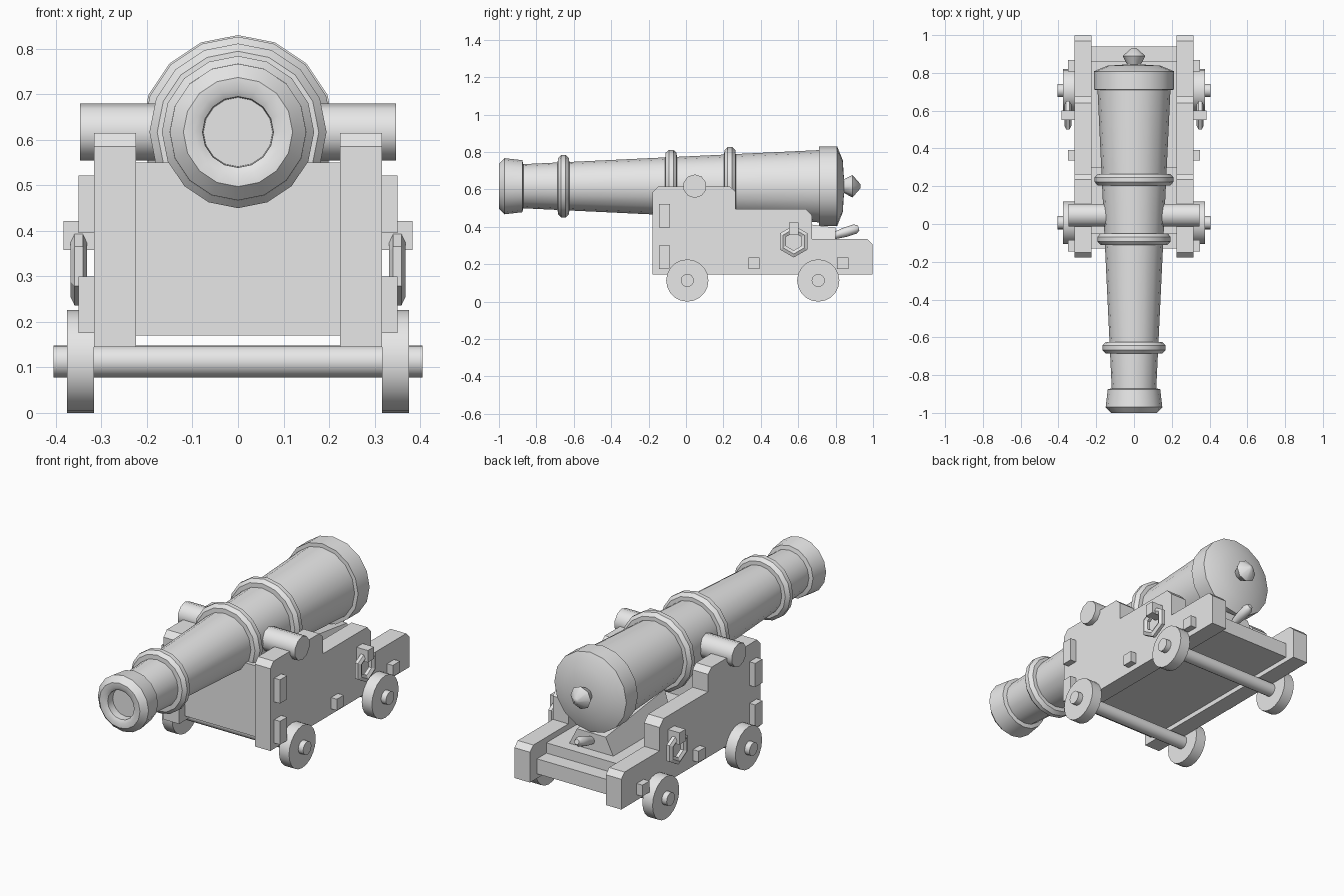
import bpy, bmesh, math
from mathutils import Vector, Matrix

if "Cube" in bpy.data.objects:
    bpy.data.objects.remove(bpy.data.objects["Cube"], do_unlink=True)

grey = bpy.data.materials.new("plain grey")
grey.use_nodes = True
grey.diffuse_color = (0.8, 0.8, 0.8, 1)
grey.node_tree.nodes["Principled BSDF"].inputs["Base Color"].default_value = (0.8, 0.8, 0.8, 1)


def finish(name, bm, smooth=None):
    bmesh.ops.recalc_face_normals(bm, faces=bm.faces)
    mesh = bpy.data.meshes.new(name)
    bm.to_mesh(mesh)
    bm.free()
    mesh.materials.append(grey)
    ob = bpy.data.objects.new(name, mesh)
    bpy.context.collection.objects.link(ob)
    if smooth:
        bpy.ops.object.select_all(action='DESELECT')
        ob.select_set(True)
        bpy.context.view_layer.objects.active = ob
        bpy.ops.object.shade_smooth_by_angle(angle=math.radians(smooth))
    return ob


def lathe(name, profile, origin, direction, sides, smooth=40):
    """Revolve (distance, radius) pairs around an axis; the ends are capped."""
    bm = bmesh.new()
    rings = []
    for d, r in profile:
        rings.append([bm.verts.new((r * math.sin(2 * math.pi * i / sides),
                                    r * math.cos(2 * math.pi * i / sides), d))
                      for i in range(sides)])
    for a, b in zip(rings, rings[1:]):
        for i in range(sides):
            j = (i + 1) % sides
            bm.faces.new((a[i], a[j], b[j], b[i]))
    bm.faces.new(rings[0])
    bm.faces.new(rings[-1])
    turn = Vector(direction).to_track_quat('Z', 'Y').to_matrix().to_4x4()
    bm.transform(Matrix.Translation(origin) @ turn)
    return finish(name, bm, smooth)


def extrude_x(name, outline, x0, x1):
    """Extrude a (y, z) outline across x."""
    bm = bmesh.new()
    a = [bm.verts.new((x0, y, z)) for y, z in outline]
    b = [bm.verts.new((x1, y, z)) for y, z in outline]
    bm.faces.new(a)
    bm.faces.new(b)
    for i in range(len(a)):
        j = (i + 1) % len(a)
        bm.faces.new((a[i], a[j], b[j], b[i]))
    return finish(name, bm)


def box(name, x0, x1, y0, y1, z0, z1):
    return extrude_x(name, [(y0, z0), (y1, z0), (y1, z1), (y0, z1)], x0, x1)


# Barrel: recessed bore, flared muzzle, tapered tube with three bands, breech and knob
AXIS = 0.617


def tube(y):
    return 0.118 + (y + 0.87) * 0.0475


profile = [(-0.95, 0.076), (-0.99, 0.078), (-1.0, 0.095), (-1.0, 0.12), (-0.97, 0.15),
           (-0.875, 0.139), (-0.87, tube(-0.87))]
for y in (-0.655, -0.08, 0.235):
    r = tube(y)
    profile += [(y - 0.031, tube(y - 0.031)), (y - 0.03, r + 0.022), (y - 0.012, r + 0.039),
                (y + 0.012, r + 0.039), (y + 0.03, r + 0.022), (y + 0.031, tube(y + 0.031))]
profile += [(0.71, tube(0.71)), (0.711, 0.213), (0.808, 0.213), (0.838, 0.14), (0.845, 0.036)]
lathe("barrel", profile, (0, 0, AXIS), (0, 1, 0), 16)
lathe("breech_knob", [(0.84, 0.034), (0.89, 0.06), (0.932, 0.012)],
      (0, 0, AXIS), (0, 1, 0), 8, 60)
lathe("trunnions", [(-0.347, 0.063), (0.347, 0.063)], (0, 0.047, AXIS), (1, 0, 0), 10)

# Carriage bed between the cheeks
box("front_board", -0.226, 0.226, -0.13, -0.05, 0.17, 0.55)
box("bed_floor", -0.226, 0.226, -0.13, 0.94, 0.17, 0.25)
box("bed_step", -0.226, 0.226, 0.3, 0.86, 0.25, 0.305)

# Wedge under the breech, narrower at the top, with its handle
bm = bmesh.new()
bmesh.ops.create_cube(bm, size=1)
for v in bm.verts:
    top, back = v.co.z > 0, v.co.y > 0
    half = 0.085 if top else 0.13
    v.co = (math.copysign(half, v.co.x), 0.8 if back else 0.3,
            (0.395 if back else 0.46) if top else 0.305)
finish("wedge", bm)
lathe("wedge_handle", [(0, 0.018), (0.07, 0.026), (0.125, 0.026), (0.145, 0.014)],
      (0, 0.785, 0.35), (0, 1, 0.32), 8, 50)

# Stepped cheek outline with clipped corners
cheek = [(-0.178, 0.145), (-0.178, 0.585), (-0.15, 0.615), (0.235, 0.615), (0.265, 0.588),
         (0.265, 0.495), (0.64, 0.495), (0.674, 0.46), (0.674, 0.335), (0.97, 0.335),
         (0.998, 0.307), (0.998, 0.145)]

for side, s in (("left", 1), ("right", -1)):
    extrude_x(side + "_cheek", cheek, s * 0.224, s * 0.316)

    # Iron plates and bolt heads on the outer face
    for part, y0, y1, z0, z1 in (("upper_plate", -0.145, -0.085, 0.395, 0.522),
                                 ("lower_plate", -0.145, -0.085, 0.175, 0.3),
                                 ("middle_bolt", 0.335, 0.393, 0.175, 0.235),
                                 ("rear_bolt", 0.808, 0.868, 0.175, 0.235)):
        box(side + "_" + part, s * 0.31, s * 0.35, y0, y1, z0, z1)

    # Hanging ring in a bracket
    box(side + "_ring_bracket", s * 0.31, s * 0.383, 0.55, 0.602, 0.358, 0.422)
    bm = bmesh.new()
    loops = []
    for i in range(6):
        a = math.pi * i / 3
        loops.append([bm.verts.new((s * 0.35 + 0.018 * math.cos(t),
                                    0.576 + (0.067 + 0.022 * math.sin(t)) * math.sin(a),
                                    0.322 + (0.067 + 0.022 * math.sin(t)) * math.cos(a)))
                      for t in (math.pi * k / 3 for k in range(6))])
    for i in range(6):
        p, q = loops[i], loops[(i + 1) % 6]
        for k in range(6):
            m = (k + 1) % 6
            bm.faces.new((p[k], p[m], q[m], q[k]))
    finish(side + "_ring", bm)

    # Wheels
    for end, y in (("front", 0.007), ("rear", 0.707)):
        lathe(f"{side}_{end}_wheel", [(0.316, 0.113), (0.376, 0.113)],
              (0, y, 0.113), (s, 0, 0), 20)

for end, y in (("front", 0.007), ("rear", 0.707)):
    lathe(end + "_axle", [(-0.405, 0.035), (0.405, 0.035)], (0, y, 0.113), (1, 0, 0), 16)
